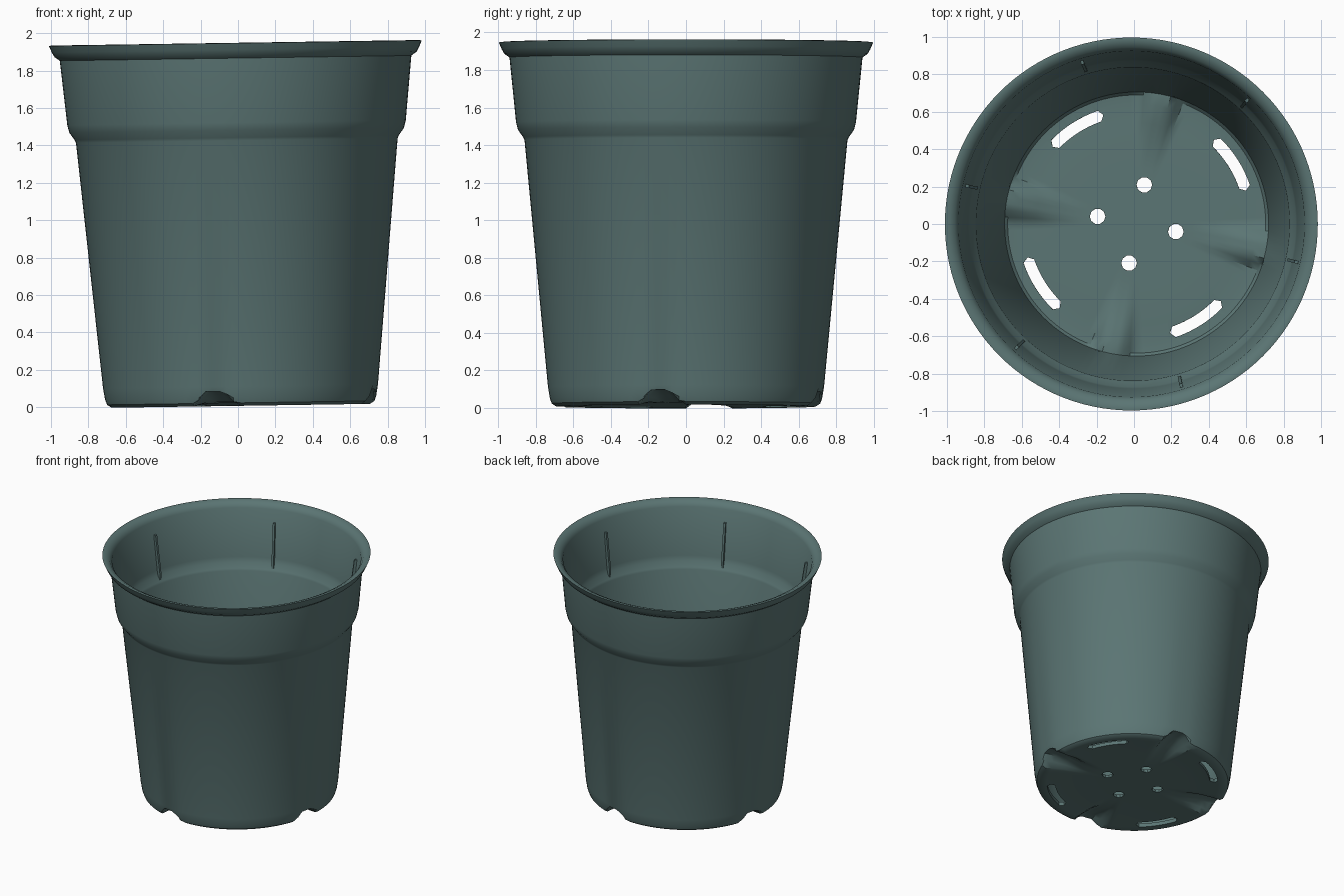
import bpy, bmesh, math
from mathutils import Matrix

if "Cube" in bpy.data.objects:
    bpy.data.objects.remove(bpy.data.objects["Cube"])

SEGMENTS = 120
TURN = math.radians(-11)            # direction of the first drain channel
QUARTERS = [k * math.pi / 2 for k in range(4)]
TILT = Matrix.Translation((0.015, 0, 0.002)) @ Matrix.Rotation(-0.015, 4, 'Y')

green = bpy.data.materials.new("dark_teal_plastic")
green.use_nodes = True
colour = (0.105, 0.18, 0.175, 1)
green.diffuse_color = colour
bsdf = next(n for n in green.node_tree.nodes if n.type == 'BSDF_PRINCIPLED')
bsdf.inputs["Base Color"].default_value = colour
bsdf.inputs["Roughness"].default_value = 0.6


def make_object(name, bm):
    bmesh.ops.recalc_face_normals(bm, faces=bm.faces)
    mesh = bpy.data.meshes.new(name)
    bm.to_mesh(mesh)
    bm.free()
    mesh.materials.append(green)
    obj = bpy.data.objects.new(name, mesh)
    bpy.context.collection.objects.link(obj)
    return obj


def channel_height(r, angle):
    """Height of the four drain channels that rise towards the bottom edge."""
    quarter = math.pi / 2
    off = abs((angle - TURN + quarter / 2) % quarter - quarter / 2) * r
    across = max(0, min(1, (0.125 - off) / 0.075))
    along = max(0, min(1, (r - 0.3) / 0.36))
    return 0.085 * across * along


def prism(name, outline, z0, z1):
    """Upright solid with the given plan outline."""
    bm = bmesh.new()
    face = bm.faces.new([bm.verts.new((x, y, z0)) for x, y in outline])
    top = bmesh.ops.extrude_face_region(bm, geom=[face])["geom"]
    bmesh.ops.translate(bm, vec=(0, 0, z1 - z0),
                        verts=[v for v in top if isinstance(v, bmesh.types.BMVert)])
    return make_object(name, bm)


def polar(r, a):
    return r * math.cos(a), r * math.sin(a)


# Pot: thin shell turned from one closed profile, underside first, then inside
outside = [(0.15, 0.022), (0.3, 0.022), (0.42, 0.02), (0.54, 0.017), (0.64, 0.008),
           (0.69, 0.006), (0.715, 0.022), (0.725, 0.05), (0.735, 0.11), (0.86, 1.425),
           (0.867, 1.44), (0.895, 1.48), (0.905, 1.52), (0.94, 1.865), (0.968, 1.885),
           (0.982, 1.91), (0.997, 1.945)]
inside = [(0.98, 1.947), (0.945, 1.93), (0.925, 1.90), (0.88, 1.52), (0.872, 1.48),
          (0.845, 1.44), (0.838, 1.425), (0.712, 0.12), (0.706, 0.06), (0.69, 0.042),
          (0.64, 0.038), (0.54, 0.043), (0.42, 0.045), (0.3, 0.045), (0.15, 0.045)]
bm = bmesh.new()
rings = []
for i, (r, z) in enumerate(outside + inside):
    lift = 0 if i < len(outside) else 0.022
    ring = []
    for s in range(SEGMENTS):
        a = 2 * math.pi * s / SEGMENTS
        h = channel_height(r, a)
        ring.append(bm.verts.new((*polar(r, a), max(z, h + lift) if h > 0 else z)))
    rings.append(ring)
for low, high in zip(rings, rings[1:]):
    for s in range(SEGMENTS):
        t = (s + 1) % SEGMENTS
        bm.faces.new((low[s], low[t], high[t], high[s]))
bm.faces.new(rings[0])
bm.faces.new(rings[-1])
pot = make_object("pot_shell", bm)

# Cutters: four curved drain slots and four small round drain holes
cutters = []
for q in QUARTERS:
    start, end, steps = math.radians(19) + q, math.radians(45.5) + q, 8
    arc = [start + (end - start) * i / steps for i in range(steps + 1)]
    slot = [polar(0.64, a) for a in arc] + [polar(0.61, end + 0.035)]
    slot += [polar(0.58, a) for a in reversed(arc)] + [polar(0.61, start - 0.035)]
    cutters.append(prism("drain_slot_cutter", slot, -0.1, 0.2))
    cx, cy = polar(0.213, TURN + q)
    hole = [(cx + x, cy + y) for x, y in (polar(0.042, k * math.pi / 5) for k in range(10))]
    cutters.append(prism("drain_hole_cutter", hole, -0.1, 0.2))

bpy.context.view_layer.objects.active = pot
for cutter in cutters:
    cutter.hide_render = True
    cut = pot.modifiers.new("drain", 'BOOLEAN')
    cut.operation, cut.solver, cut.object = 'DIFFERENCE', 'EXACT', cutter
    bpy.ops.object.modifier_apply(modifier=cut.name)
    bpy.data.objects.remove(cutter)

# Six slim stacking ribs inside the collar
parts = [pot]
for k in range(6):
    bm = bmesh.new()
    side = [(0.85, 1.45), (0.885, 1.48), (0.915, 1.80), (0.893, 1.80), (0.85, 1.50)]
    face = bm.faces.new([bm.verts.new((r, -0.008, z)) for r, z in side])
    ext = bmesh.ops.extrude_face_region(bm, geom=[face])["geom"]
    bmesh.ops.translate(bm, vec=(0, 0.016, 0),
                        verts=[v for v in ext if isinstance(v, bmesh.types.BMVert)])
    bmesh.ops.rotate(bm, verts=bm.verts, matrix=Matrix.Rotation(math.radians(-13 + 60 * k), 3, 'Z'))
    parts.append(make_object(f"stacking_rib_{k + 1}", bm))

# Slight lean, then smooth shading with crisp edges
bpy.ops.object.select_all(action='DESELECT')
for obj in parts:
    obj.data.transform(TILT)
    obj.select_set(True)
bpy.context.view_layer.objects.active = pot
bpy.ops.object.shade_smooth_by_angle(angle=math.radians(35))
